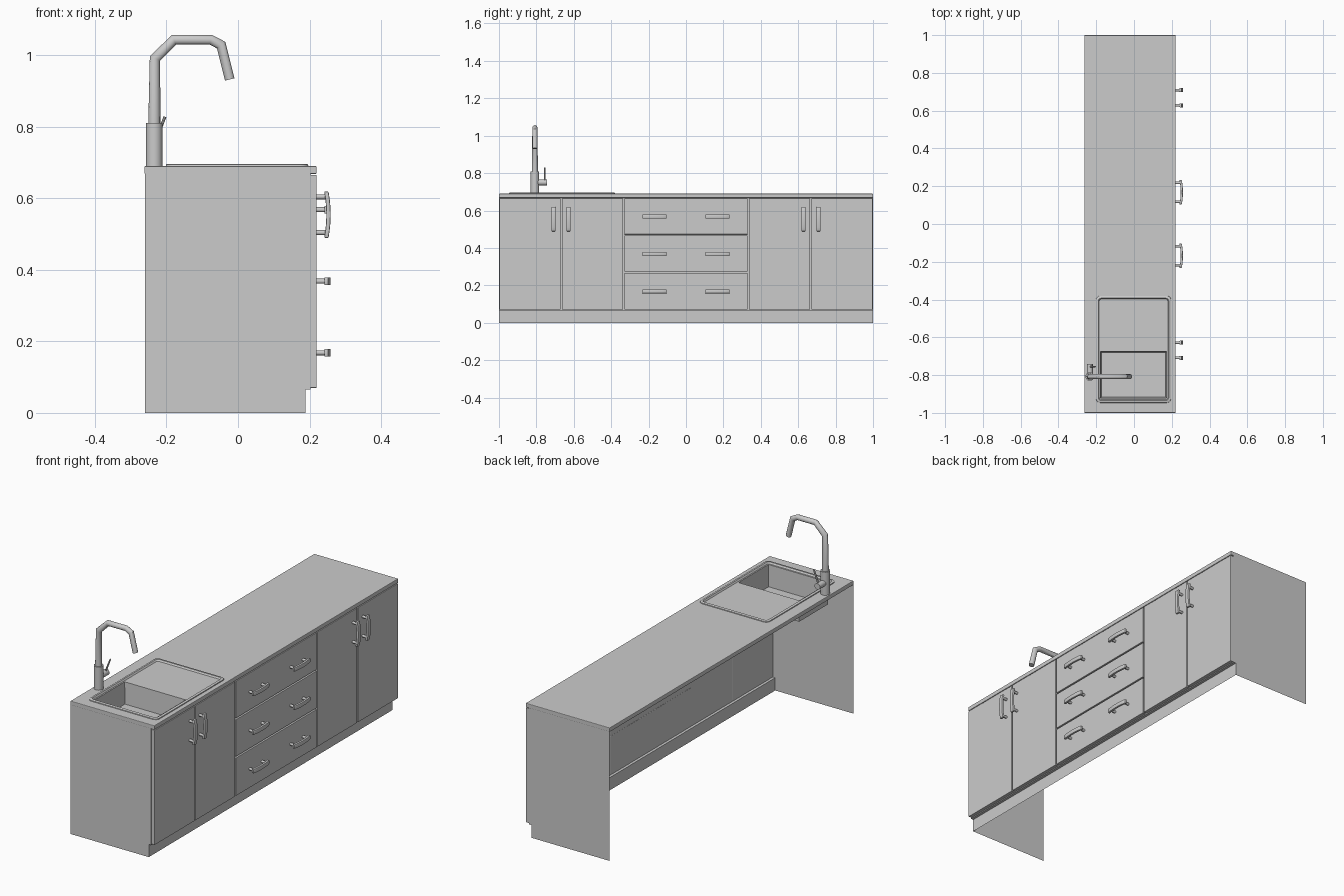
import bpy, bmesh, math
from mathutils import Vector, Matrix

if "Cube" in bpy.data.objects:
    bpy.data.objects.remove(bpy.data.objects["Cube"])


def finish(name, bm, bevel=0.0, smooth=False, segments=2):
    bmesh.ops.recalc_face_normals(bm, faces=bm.faces)
    if bevel:
        bmesh.ops.bevel(bm, geom=bm.edges[:], offset=bevel, segments=segments,
                        affect='EDGES', profile=0.5)
    me = bpy.data.meshes.new(name)
    bm.to_mesh(me)
    bm.free()
    ob = bpy.data.objects.new(name, me)
    bpy.context.collection.objects.link(ob)
    if smooth:
        bpy.ops.object.select_all(action='DESELECT')
        ob.select_set(True)
        bpy.context.view_layer.objects.active = ob
        bpy.ops.object.shade_smooth_by_angle(angle=math.radians(35))
    return ob


def box(name, lo, hi, bevel=0.0):
    bm = bmesh.new()
    lo, hi = Vector(lo), Vector(hi)
    size = hi - lo
    bmesh.ops.create_cube(bm, size=1, matrix=Matrix.Translation((lo + hi) / 2)
                          @ Matrix.Diagonal((*size, 1)))
    return finish(name, bm, bevel)


def rod(bm, a, b, r1, r2=None, sides=12):
    a, b = Vector(a), Vector(b)
    d = b - a
    m = Matrix.Translation((a + b) / 2) @ d.to_track_quat('Z', 'Y').to_matrix().to_4x4()
    bmesh.ops.create_cone(bm, cap_ends=True, segments=sides, radius1=r1,
                          radius2=r1 if r2 is None else r2, depth=d.length, matrix=m)


# Carcass: front sheet with recessed plinth, two side panels, open back
bm = bmesh.new()
front = [(0.188, 0), (0.188, 0.066), (0.202, 0.066), (0.202, 0.67)]
outline = front + [(-0.26, 0.67), (-0.26, 0)]
ends = [[bm.verts.new((x, y, z)) for x, z in outline] for y in (-1, 1)]
for e in ends:
    bm.faces.new(e)
for i in range(len(front) - 1):
    bm.faces.new((ends[0][i], ends[0][i + 1], ends[1][i + 1], ends[1][i]))
finish("carcass", bm)

# Worktop with a cut-out for the sink
worktop = box("worktop", (-0.262, -1, 0.668), (0.22, 1, 0.69), 0.003)
cutter = box("sink_cutter", (-0.19, -0.935, 0.6), (0.185, -0.39, 0.8))
cutter.hide_render = True
mod = worktop.modifiers.new("sink_hole", 'BOOLEAN')
mod.operation, mod.object, mod.solver = 'DIFFERENCE', cutter, 'EXACT'
bpy.ops.object.select_all(action='DESELECT')
bpy.context.view_layer.objects.active = worktop
worktop.select_set(True)
bpy.ops.object.modifier_apply(modifier=mod.name)
bpy.data.objects.remove(cutter)

# Doors: two pairs
for i, y in enumerate((-1, -2 / 3, 1 / 3, 2 / 3)):
    box(f"door_{i + 1}", (0.201, y + 0.003, 0.07), (0.22, y + 1 / 3 - 0.003, 0.665), 0.0015)

# Drawers: three fronts in the middle
for i, (z0, z1) in enumerate(((0.07, 0.267), (0.274, 0.466), (0.473, 0.665))):
    box(f"drawer_{i + 1}", (0.201, -0.33, z0), (0.22, 0.33, z1), 0.0015)


# Handles: bowed bar on two round posts
def handle(name, y, z, upright):
    bm = bmesh.new()
    ts = [-1 + k / 3 for k in range(7)]
    prof = [(0.259 - 0.006 * t * t, 0.065 * t) for t in ts]
    prof += [(x - 0.012, s) for x, s in reversed(prof)]
    base = bm.faces.new([bm.verts.new((x, s, -0.011)) for x, s in prof])
    ext = bmesh.ops.extrude_face_region(bm, geom=[base])
    bmesh.ops.translate(bm, vec=(0, 0, 0.022),
                        verts=[v for v in ext["geom"] if isinstance(v, bmesh.types.BMVert)])
    bmesh.ops.recalc_face_normals(bm, faces=bm.faces)
    sharp = [e for e in bm.edges if e.calc_face_angle(0) > 0.8]
    bmesh.ops.bevel(bm, geom=sharp, offset=0.003, segments=2, affect='EDGES', profile=0.5)
    for s in (-0.05, 0.05):
        rod(bm, (0.219, s, 0), (0.25, s, 0), 0.007)
    if upright:
        bmesh.ops.rotate(bm, matrix=Matrix.Rotation(math.pi / 2, 3, 'X'), verts=bm.verts)
    bmesh.ops.translate(bm, vec=(0, y, z), verts=bm.verts)
    finish(name, bm, smooth=True)


for side in (-1, 1):
    for k, y in enumerate((0.628, 0.709)):
        handle(f"door_handle_{side}_{k}", side * y, 0.554, True)
    for k, z in enumerate((0.168, 0.368, 0.568)):
        handle(f"drawer_handle_{side}_{k}", side * 0.168, z, False)

# Sink: raised rounded rim, shallow drainer floor and deep basin
bm = bmesh.new()


def rounded_ring(inset, z, r, n=4):
    x0, x1, y0, y1 = -0.202 + inset, 0.197 - inset, -0.947 + inset, -0.38 - inset
    ring = []
    for q, (cx, cy) in enumerate(((x1 - r, y1 - r), (x0 + r, y1 - r),
                                  (x0 + r, y0 + r), (x1 - r, y0 + r))):
        for k in range(n + 1):
            a = math.pi / 2 * (q + k / n)
            ring.append(bm.verts.new((cx + r * math.cos(a), cy + r * math.sin(a), z)))
    return ring


def bridge(a, b):
    n = len(a)
    for i in range(n):
        bm.faces.new((a[i], a[(i + 1) % n], b[(i + 1) % n], b[i]))


rings = [rounded_ring(0, 0.689, 0.024), rounded_ring(0.001, 0.694, 0.023),
         rounded_ring(0.004, 0.696, 0.02), rounded_ring(0.013, 0.696, 0.014),
         rounded_ring(0.018, 0.688, 0.01)]
for a, b in zip(rings, rings[1:]):
    bridge(a, b)


def rect(inset, z):
    x0, x1, y0, y1 = -0.177 + inset, 0.172 - inset, -0.921 + inset, -0.676 - inset
    return [bm.verts.new((x, y, z)) for x, y in ((x1, y1), (x0, y1), (x0, y0), (x1, y0))]


top, low = rect(0, 0.688), rect(0.004, 0.575)
bridge(top, low)
bm.faces.new(low)
inner = set(rings[-1]) | set(top)
loops = [e for e in bm.edges if e.is_boundary and set(e.verts) <= inner]
bmesh.ops.triangle_fill(bm, use_beauty=True, edges=loops)
finish("sink", bm, smooth=True)

# Tap body with side stub and tilted lever
TX, TY = -0.234, -0.808
bm = bmesh.new()
rod(bm, (TX, TY, 0.688), (TX, TY, 0.81), 0.023, sides=20)
rod(bm, (TX, TY, 0.75), (TX, -0.742, 0.75), 0.016, sides=16)
rod(bm, (TX, -0.755, 0.752), (-0.204, -0.755, 0.828), 0.005, 0.004, sides=8)
finish("tap_body", bm, smooth=True)

# Tap spout: bent tube with a few straight segments
path = [(TX, 0.80), (-0.232, 0.991), (-0.179, 1.043), (-0.076, 1.043),
        (-0.047, 1.028), (-0.023, 0.932)]
radii = [0.017, 0.0145, 0.0135, 0.0135, 0.0135, 0.0135]
bm = bmesh.new()
pts = [Vector((x, TY, z)) for x, z in path]
rings = []
for i, p in enumerate(pts):
    d_in = (p - pts[i - 1]).normalized() if i else (pts[1] - p).normalized()
    d_out = (pts[i + 1] - p).normalized() if i + 1 < len(pts) else d_in
    tangent = (d_in + d_out).normalized()
    across = tangent.cross(Vector((0, 1, 0))) / max(tangent.dot(d_in), 0.5)
    rings.append([bm.verts.new(p + radii[i] * (across * math.cos(a) + Vector((0, math.sin(a), 0))))
                  for a in (2 * math.pi * k / 14 for k in range(14))])
for a, b in zip(rings, rings[1:]):
    bridge(a, b)
bm.faces.new(rings[0])
bm.faces.new(rings[-1])
finish("tap_spout", bm, smooth=True)
